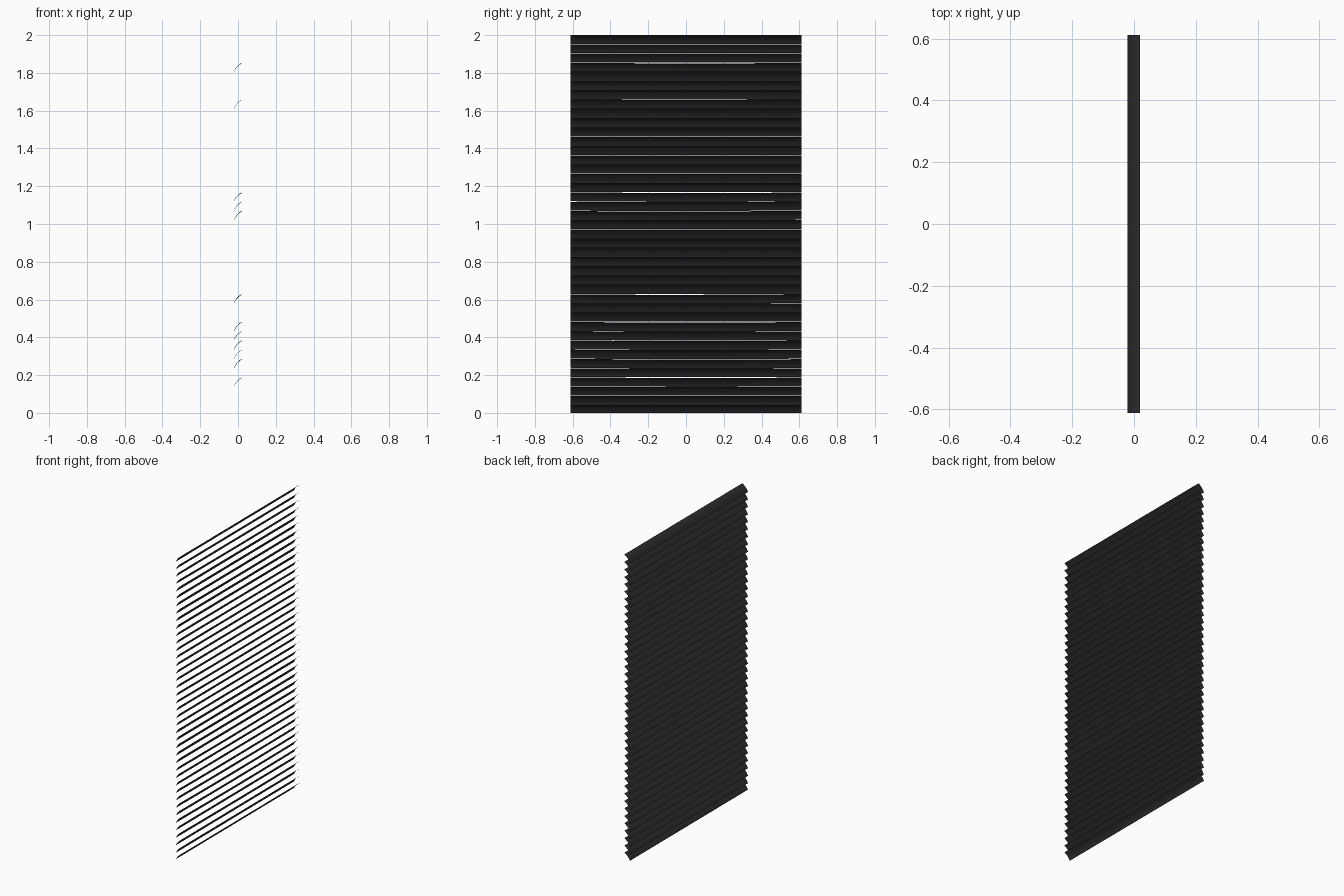
import bpy, math, random

if "Cube" in bpy.data.objects:
    bpy.data.objects.remove(bpy.data.objects["Cube"])

random.seed(4)
COUNT, PITCH, HALF = 41, 0.049, 0.612
ARC, ALONG = 6, 8          # segments across and along a slat

mat = bpy.data.materials.new("dark_slat")
mat.diffuse_color = (0.026, 0.026, 0.026, 1)
mat.use_nodes = True
mat.node_tree.nodes["Principled BSDF"].inputs["Base Color"].default_value = mat.diffuse_color

# slats that hang slightly bent
BENT = {3: .002, 5: .003, 6: .002, 7: .003, 8: .002, 9: .003, 12: .003,
        21: .003, 22: .002, 23: .003, 33: .002, 37: .003}


def profile(height, depth=0.041, bulge=0.0055):
    """Crowned cross-section rising from the back edge to the front edge."""
    length = math.hypot(depth, height)
    nx, nz = -height / length, depth / length
    pts = []
    for k in range(ARC + 1):
        t = k / ARC
        b = bulge * 4 * t * (1 - t)
        pts.append((-0.0215 + depth * t + nx * b, height * t + nz * b))
    return pts


def slat(i):
    z0 = max(0, -0.0068 + PITCH * i)
    height = 0.0425 if i == 0 else 0.047
    if 13 <= i <= 17 or 31 <= i <= 36:
        height = 0.049       # steeper, closed groups
    if i == COUNT - 1:
        height = 2.0 - z0
    sag = BENT.get(i, 0)
    roll = random.uniform(-.001, .001) if sag else 0
    prof = profile(height)
    verts, faces = [], []
    for j in range(ALONG + 1):
        s = 2 * j / ALONG - 1
        dz = -sag * (1 - s * s) + roll * s
        for x, z in prof:
            verts.append((x, s * HALF, z0 + z + dz))
    n = ARC + 1
    for j in range(ALONG):
        for k in range(ARC):
            a = j * n + k
            faces.append((a, a + 1, a + n + 1, a + n))
    me = bpy.data.meshes.new(f"slat_{i + 1}")
    me.from_pydata(verts, [], faces)
    me.flip_normals()
    me.materials.append(mat)
    me.shade_smooth()
    ob = bpy.data.objects.new(f"slat_{i + 1}", me)
    bpy.context.collection.objects.link(ob)


# stack of tilted blind slats
for i in range(COUNT):
    slat(i)
